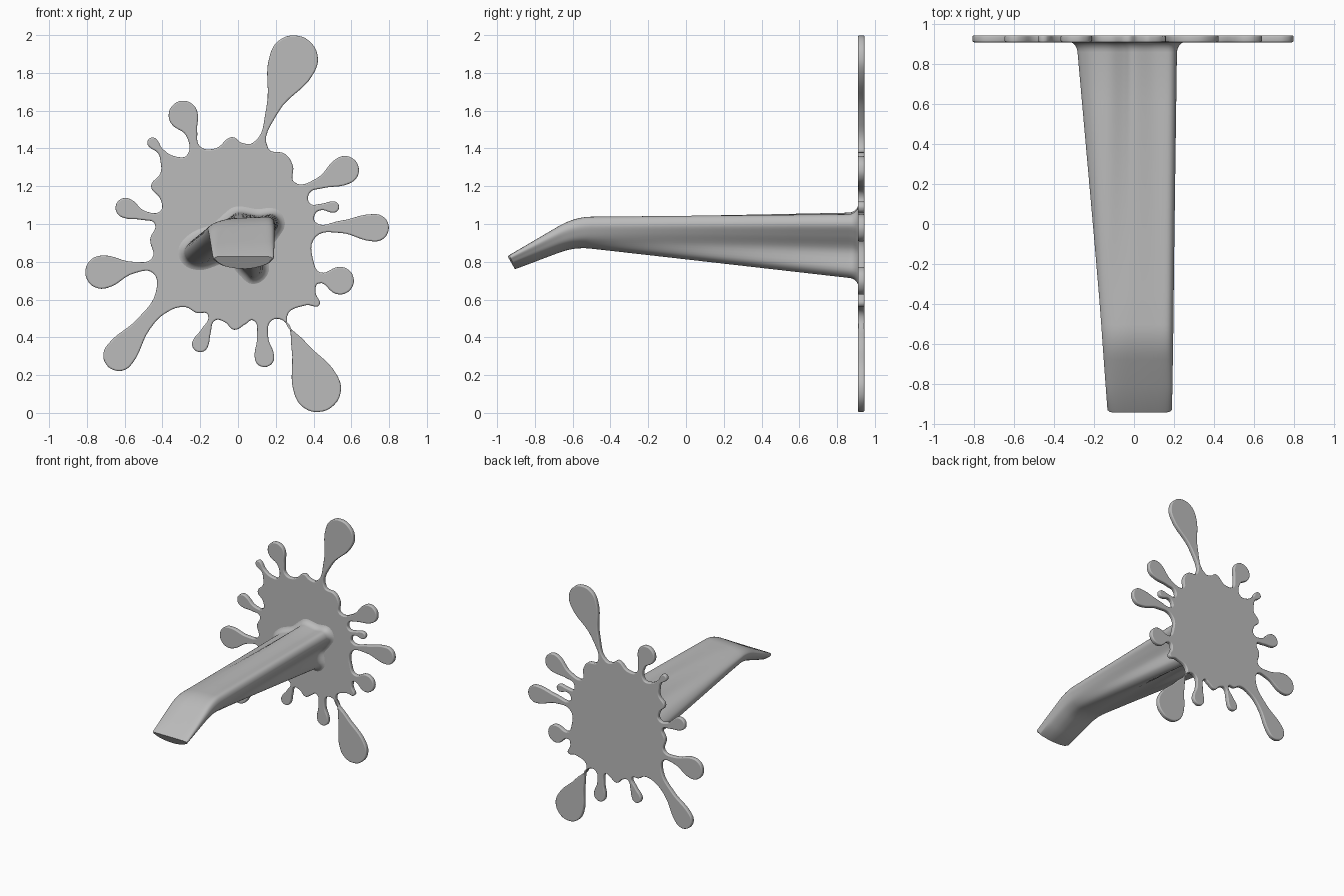
import bpy, bmesh, math
from mathutils import Vector

default_cube = bpy.data.objects.get("Cube")
if default_cube:
    bpy.data.objects.remove(default_cube, do_unlink=True)

grey = bpy.data.materials.new("plain_grey")
grey.use_nodes = True
grey.diffuse_color = (0.5, 0.5, 0.5, 1)
grey.node_tree.nodes["Principled BSDF"].inputs["Base Color"].default_value = grey.diffuse_color


def select_only(obj):
    bpy.ops.object.select_all(action='DESELECT')
    obj.select_set(True)
    bpy.context.view_layer.objects.active = obj


# --- splat plate: droplets joined by shallow valleys, clockwise from the top ---
# each droplet: neck x, neck z, neck half width, bulb x, bulb z, bulb radius
droplets = [
    (.18, 1.6, .033, .295, 1.87, .128),
    (.43, 1.215, .03, .565, 1.285, .075),
    (.44, 1.09, .017, .505, 1.09, .03),
    (.54, .985, .032, .725, .98, .073),
    (.43, .715, .03, .54, .7, .073),
    (.32, .36, .04, .42, .13, .125),
    (.13, .4, .03, .14, .295, .052),
    (-.17, .43, .027, -.2, .365, .043),
    (-.5, .47, .043, -.63, .305, .083),
    (-.55, .77, .03, -.72, .745, .088),
    (-.5, 1.045, .025, -.595, 1.085, .053),
    (-.41, 1.385, .017, -.452, 1.43, .028),
    (-.245, 1.48, .032, -.29, 1.575, .077),
]
# body outline that follows each droplet
valleys = [
    [(.16, 1.4), (.25, 1.37), (.29, 1.31), (.3, 1.22)],
    [(.38, 1.165), (.38, 1.11)],
    [(.41, 1.055), (.41, 1.01)],
    [(.41, .93), (.4, .8)],
    [(.41, .64), (.43, .57), (.36, .57), (.26, .51)],
    [(.25, .48), (.18, .49)],
    [(.08, .49), (.04, .47), (-.02, .44), (-.07, .48), (-.12, .49)],
    [(-.16, .52), (-.22, .53), (-.28, .56), (-.38, .53)],
    [(-.435, .64), (-.45, .74)],
    [(-.455, .82), (-.465, .92), (-.44, 1)],
    [(-.41, 1.07), (-.41, 1.13), (-.46, 1.2), (-.41, 1.27), (-.41, 1.33)],
    [(-.32, 1.355), (-.27, 1.365)],
    [(-.2, 1.41), (-.12, 1.4), (-.03, 1.46), (.02, 1.43), (.08, 1.43)],
]


def droplet_outline(nx, nz, half, bx, bz, radius):
    neck, bulb = Vector((nx, nz)), Vector((bx, bz))
    along = (bulb - neck).normalized()
    side = Vector((-along.y, along.x))
    arc = [bulb + radius * (along * math.cos(a) + side * math.sin(a))
           for a in (math.radians(d) for d in range(100, -101, -40))]
    return [neck + side * half, *arc, neck - side * half]


outline = []
for droplet, valley in zip(droplets, valleys):
    outline += droplet_outline(*droplet) + [Vector(p) for p in valley]

curve = bpy.data.curves.new("splat_plate", 'CURVE')
curve.dimensions = '2D'
curve.fill_mode = 'BOTH'
curve.resolution_u = 6
curve.bevel_depth = 0.008
curve.bevel_resolution = 2
curve.extrude = 0.0095
curve.offset = -0.008
spline = curve.splines.new('BEZIER')
spline.bezier_points.add(len(outline) - 1)
spline.use_cyclic_u = True
for point, co in zip(spline.bezier_points, outline):
    point.co = (co.x, co.y, 0)
for point in spline.bezier_points:
    point.handle_left_type = point.handle_right_type = 'AUTO'
plate = bpy.data.objects.new("splat_plate", curve)
bpy.context.collection.objects.link(plate)
plate.location.y = 0.9275
plate.rotation_euler.x = math.pi / 2
curve.materials.append(grey)
select_only(plate)
bpy.ops.object.convert(target='MESH')
bpy.ops.object.shade_smooth_by_angle(angle=math.radians(35))

# --- spout: three-lobed root blending to a flat lip, bent downwards ---
root = [(0, 1.06), (.1, 1.045), (.185, 1.05), (.215, 1), (.18, .94), (.125, .86),
        (.13, .755), (.08, .715), (.03, .755), (-.05, .83), (-.19, .79), (-.265, .81),
        (-.28, .87), (-.22, .93), (-.12, .97), (-.05, 1.03)]
bend = [(0, 1.03), (.1, 1.035), (.17, 1.035), (.195, 1), (.19, .96), (.17, .92),
        (.12, .89), (.07, .88), (.02, .88), (-.05, .885), (-.11, .9), (-.14, .93),
        (-.155, .96), (-.155, .985), (-.12, 1.01), (-.06, 1.025)]
# lip points are x and height across the slanted opening
lip = [(0, 1), (.08, 1), (.17, .98), (.19, .85), (.18, .65), (.16, .4),
       (.11, .15), (.06, .02), (.01, .02), (-.04, .1), (-.08, .25), (-.11, .5),
       (-.13, .75), (-.13, .92), (-.11, .99), (-.06, 1)]


def smooth_loop(points, steps=5):
    n, result = len(points), []
    for i in range(n):
        a, b, c, d = (points[(i + k) % n] for k in (-1, 0, 1, 2))
        for s in range(steps):
            t = s / steps
            result.append(b + (c - a) * t / 2 + (2 * a - 5 * b + 4 * c - d) * t * t / 2
                          + (3 * b - a - 3 * c + d) * t ** 3 / 2)
    return result


def blend(first, second, t):
    return [a.lerp(b, t) for a, b in zip(first, second)]


def flare(loop, amount, y):
    result = []
    for i, p in enumerate(loop):
        tangent = (loop[(i + 2) % len(loop)] - loop[i - 2]).normalized()
        result.append(Vector((p.x - tangent.z * amount, y, p.z + tangent.x * amount)))
    return result


root_loop = smooth_loop([Vector((x, .86, z)) for x, z in root])
bend_loop = smooth_loop([Vector((x, -.59, z)) for x, z in bend])
lip_loop = smooth_loop([Vector((x, -.905 - .04 * v, .76 + .07 * v)) for x, v in lip])

# fillet against the plate
sections = []
for k in range(6):
    a = k / 5 * math.pi / 2
    sections.append(flare(root_loop, .055 * (1 - math.sin(a)), .86 + .055 * math.cos(a)))
sections += [blend(root_loop, bend_loop, k / 6) for k in range(1, 6)]
# rounded bend
before, after = blend(bend_loop, root_loop, .06), blend(bend_loop, lip_loop, .25)
for k in range(7):
    t = k / 6
    sections.append(blend(blend(before, bend_loop, t), blend(bend_loop, after, t), t))
sections += [blend(after, lip_loop, .5), blend(after, lip_loop, .97)]
# softened rim of the closed lip
centre = sum(lip_loop, Vector()) / len(lip_loop)
sections.append([p.lerp(centre, .06) for p in lip_loop])

bm = bmesh.new()
rings = [[bm.verts.new(p) for p in section] for section in sections]
for r1, r2 in zip(rings, rings[1:]):
    for i in range(len(r1)):
        bm.faces.new((r1[i - 1], r1[i], r2[i], r2[i - 1]))
bm.faces.new(rings[-1])
bmesh.ops.recalc_face_normals(bm, faces=bm.faces)
mesh = bpy.data.meshes.new("spout")
bm.to_mesh(mesh)
bm.free()
mesh.materials.append(grey)
spout = bpy.data.objects.new("spout", mesh)
bpy.context.collection.objects.link(spout)
select_only(spout)
bpy.ops.object.shade_smooth_by_angle(angle=math.radians(35))
